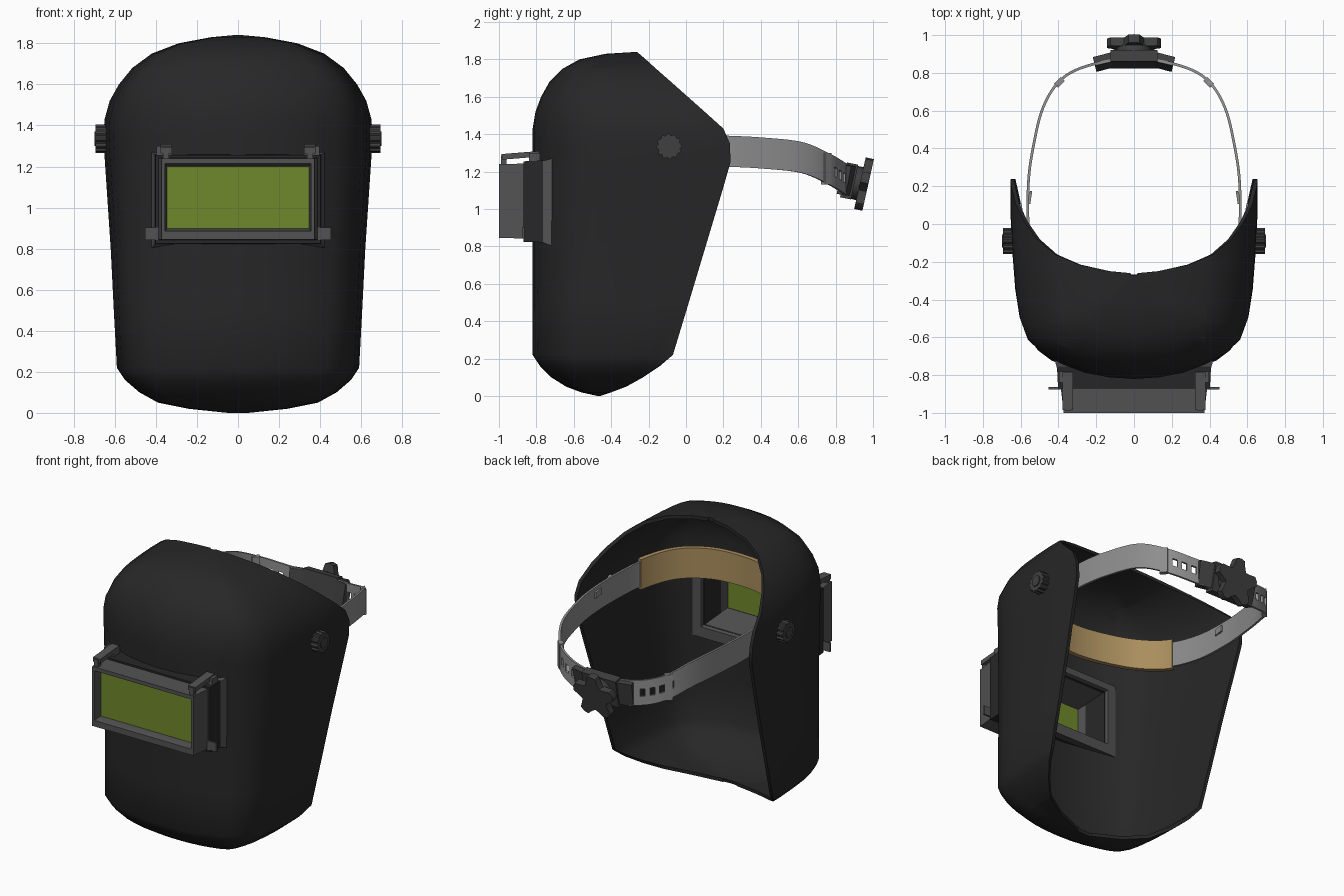
import bpy, bmesh, math
from mathutils import Matrix, Vector

if "Cube" in bpy.data.objects:
    bpy.data.objects.remove(bpy.data.objects["Cube"])


def material(name, *rgb):
    m = bpy.data.materials.new(name)
    m.diffuse_color = (*rgb, 1)
    m.use_nodes = True
    m.node_tree.nodes["Principled BSDF"].inputs["Base Color"].default_value = m.diffuse_color
    return m


BLACK = material("black shell", .02, .02, .02)
DARK = material("dark grey plastic", .085, .085, .085)
CHAR = material("charcoal knobs", .05, .05, .05)
GREY = material("grey headband", .27, .27, .27)
GREEN = material("green lens", .16, .25, .025)
TAN = material("tan sweatband", .40, .27, .11)


def finish(name, bm, mat, thick=0, offset=0, angle=35, recalc=True):
    if recalc:
        bmesh.ops.recalc_face_normals(bm, faces=bm.faces)
    me = bpy.data.meshes.new(name)
    bm.to_mesh(me)
    bm.free()
    me.materials.append(mat)
    ob = bpy.data.objects.new(name, me)
    bpy.context.collection.objects.link(ob)
    bpy.ops.object.select_all(action='DESELECT')
    ob.select_set(True)
    bpy.context.view_layer.objects.active = ob
    if thick:
        s = ob.modifiers.new("thickness", 'SOLIDIFY')
        s.thickness, s.offset = thick, offset
        bpy.ops.object.convert(target='MESH')
    bpy.ops.object.shade_smooth_by_angle(angle=math.radians(angle))
    return ob


def box(name, center, size, mat, rot_x=0, rot_z=0):
    bm = bmesh.new()
    m = (Matrix.Translation(center) @ Matrix.Rotation(rot_z, 4, 'Z') @
         Matrix.Rotation(rot_x, 4, 'X') @ Matrix.Diagonal((*size, 1)))
    bmesh.ops.create_cube(bm, size=1, matrix=m)
    return finish(name, bm, mat)


def prism(name, radii, depth, matrix, mat, start=0):
    """Polygon given by radii around local z, extruded by depth."""
    bm = bmesh.new()
    n = len(radii)
    pts = [(r * math.cos(start + math.tau * i / n), r * math.sin(start + math.tau * i / n))
           for i, r in enumerate(radii)]
    lo = [bm.verts.new((x, y, -depth / 2)) for x, y in pts]
    hi = [bm.verts.new((x, y, depth / 2)) for x, y in pts]
    bm.faces.new(lo[::-1])
    bm.faces.new(hi)
    for i in range(n):
        j = (i + 1) % n
        bm.faces.new((lo[i], lo[j], hi[j], hi[i]))
    bm.transform(matrix)
    return finish(name, bm, mat)


def rect_loft(name, rings, mat):
    """Closed frame through rectangles (half width, z low, z high, y)."""
    bm = bmesh.new()
    loops = [[bm.verts.new(p) for p in ((-h, y, a), (h, y, a), (h, y, b), (-h, y, b))]
             for h, a, b, y in rings]
    for k, A in enumerate(loops):
        B = loops[(k + 1) % len(loops)]
        for i in range(4):
            j = (i + 1) % 4
            bm.faces.new((A[i], A[j], B[j], B[i]))
    return finish(name, bm, mat)


def spline(pts, t):
    """Catmull-Rom point on a closed loop."""
    n, i = len(pts), int(t)
    f = t - i
    a, b, c, d = (Vector(pts[(i + k) % n]) for k in (-1, 0, 1, 2))
    return .5 * (2 * b + (c - a) * f + (2 * a - 5 * b + 4 * c - d) * f ** 2
                 + (3 * b - a - 3 * c + d) * f ** 3)


# shell: rows of (z, half width, front y, rear rim y)
rows = [(0, .05, -.47, -.46), (.02, .24, -.56, -.40), (.05, .39, -.64, -.32),
        (.10, .48, -.72, -.23), (.16, .55, -.78, -.14), (.22, .59, -.82, -.07),
        (.50, .605, -.82, .015), (.80, .62, -.82, .105), (1.1, .64, -.82, .195),
        (1.25, .65, -.82, .238), (1.35, .655, -.82, .235), (1.43, .65, -.82, .2),
        (1.52, .625, -.805, .1), (1.60, .58, -.775, .01), (1.68, .515, -.73, -.08),
        (1.75, .42, -.66, -.16), (1.80, .29, -.57, -.215), (1.83, .13, -.43, -.25),
        (1.84, .02, -.27, -.26)]
# U-shaped section: (fraction of half width, fraction of depth)
half = [(0, 0), (.2, .008), (.4, .032), (.58, .075), (.74, .13), (.86, .2),
        (.925, .31), (.96, .45), (.985, .65), (1, .85), (1, 1)]
section = [(-x, d) for x, d in half[:0:-1]] + half
bm = bmesh.new()
grid = [[bm.verts.new((w * x, yf + (yb - yf) * d, z)) for x, d in section]
        for z, w, yf, yb in rows]
for A, B in zip(grid, grid[1:]):
    for j in range(len(section) - 1):
        bm.faces.new((A[j], A[j + 1], B[j + 1], B[j]))
# window opening in the shell
for co, no in (((.38, 0, 0), (1, 0, 0)), ((-.38, 0, 0), (1, 0, 0)),
               ((0, 0, .86), (0, 0, 1)), ((0, 0, 1.23), (0, 0, 1))):
    bmesh.ops.bisect_plane(bm, geom=bm.verts[:] + bm.edges[:] + bm.faces[:],
                           plane_co=co, plane_no=no)
hole = [f for f in bm.faces for c in [f.calc_center_median()]
        if abs(c.x) < .38 and .86 < c.z < 1.23 and c.y < -.5]
bmesh.ops.delete(bm, geom=hole, context='FACES')
finish("shell", bm, BLACK, .022, -1, 50, recalc=False)

# window housing, front frame, inner bezel and lens
rect_loft("lens_housing", [(.41, .82, 1.262, -.71), (.402, .825, 1.255, -.87),
                           (.35, .88, 1.22, -.87), (.365, .865, 1.23, -.71)], BLACK)
rect_loft("lens_front_frame", [(.388, .843, 1.243, -.865), (.372, .845, 1.24, -1.0),
                               (.356, .885, 1.215, -1.0), (.345, .898, 1.2, -.95),
                               (.36, .88, 1.22, -.865)], DARK)
rect_loft("inner_bezel", [(.43, .79, 1.28, -.685), (.40, .83, 1.25, -.79),
                          (.36, .89, 1.21, -.93), (.345, .9, 1.2, -.93),
                          (.37, .86, 1.235, -.685)], DARK)
box("lens", (0, -.943, 1.05), (.71, .008, .32), GREEN)

# paired parts on both sides
for s, side in ((1, "right"), (-1, "left")):
    box(side + "_lens_tab", (s * .415, -.87, .873), (.075, .012, .06), DARK)
    box(side + "_lens_clip", (s * .35, -.885, 1.287), (.055, .2, .03), DARK, .08)
    box(side + "_clip_foot", (s * .36, -.81, 1.275), (.075, .06, .05), DARK)
    box(side + "_clip_lip", (s * .35, -.975, 1.262), (.03, .03, .05), DARK)
    to_x = Matrix.Rotation(math.pi / 2, 4, 'Y')
    prism(side + "_pivot_knob", [.069, .069, .060, .060] * 12, .05,
          Matrix.Translation((s * .668, -.09, 1.335)) @ to_x, CHAR)
    prism(side + "_pivot_cap", [.035] * 16, .008,
          Matrix.Translation((s * .695, -.09, 1.335)) @ to_x, CHAR)
    prism(side + "_pivot_pin", [.03] * 16, .1,
          Matrix.Translation((s * .6, -.09, 1.335)) @ to_x, GREY)
    # stop lever beside the pivot
    box(side + "_pivot_plate", (s * .585, .0, 1.33), (.012, .22, .07), GREY, 0, s * -.15)
    box(side + "_stop_hook", (s * .55, .14, 1.35), (.012, .07, .04), GREY, 0, s * .15)
    box(side + "_strap_buckle", (s * .395, .75, 1.215), (.03, .05, .17), GREY, 0, s * .8)

# head ring: half path from forehead to nape, mirrored into a loop
path = [(0, -.56, 1.39), (.2, -.53, 1.39), (.38, -.44, 1.375), (.5, -.28, 1.345),
        (.555, -.05, 1.32), (.56, .2, 1.31), (.535, .4, 1.3), (.48, .62, 1.275),
        (.38, .77, 1.21), (.22, .845, 1.165), (0, .875, 1.15)]
loop = path + [(-x, y, z) for x, y, z in path[-2:0:-1]]


def band(name, height, thick, mat, keep):
    bm = bmesh.new()
    n = len(loop) * 6
    cols = [[bm.verts.new(spline(loop, i / 6) + Vector((0, 0, height * h)))
             for h in (-1, -.3, .3, 1)] for i in range(n)]
    for i in range(n):
        A, B = cols[i], cols[(i + 1) % n]
        for r in range(3):
            y = (A[r].co.y + B[r].co.y) / 2
            if keep(i, r, y):
                bm.faces.new((A[r], B[r], B[r + 1], A[r + 1]))
    bmesh.ops.delete(bm, geom=[v for v in bm.verts if not v.link_faces], context='VERTS')
    finish(name, bm, mat, thick)


# strap has adjustment slots towards the nape
band("headband", .083, .014, GREY,
     lambda i, r, y: not (r == 1 and i % 2 and .72 < y < .845))
band("sweatband", .1, .03, TAN, lambda i, r, y: y < -.24)

# nape adjuster with star knob, leaning back
lean = Matrix.Rotation(-math.pi / 2 - .22, 4, 'X')
box("adjuster_block", (0, .872, 1.15), (.25, .06, .19), CHAR, -.2)
for s, side in ((1, "right"), (-1, "left")):
    box(side + "_adjuster_wing", (s * .16, .857, 1.155), (.1, .05, .16), CHAR, -.2, -s * .25)
prism("adjuster_neck", [.09] * 20, .06, Matrix.Translation((0, .91, 1.14)) @ lean, CHAR)
prism("star_knob", [.15, .145, .105, .09, .105, .145] * 5, .045,
      Matrix.Translation((0, .95, 1.125)) @ lean, CHAR, -math.pi / 2)
